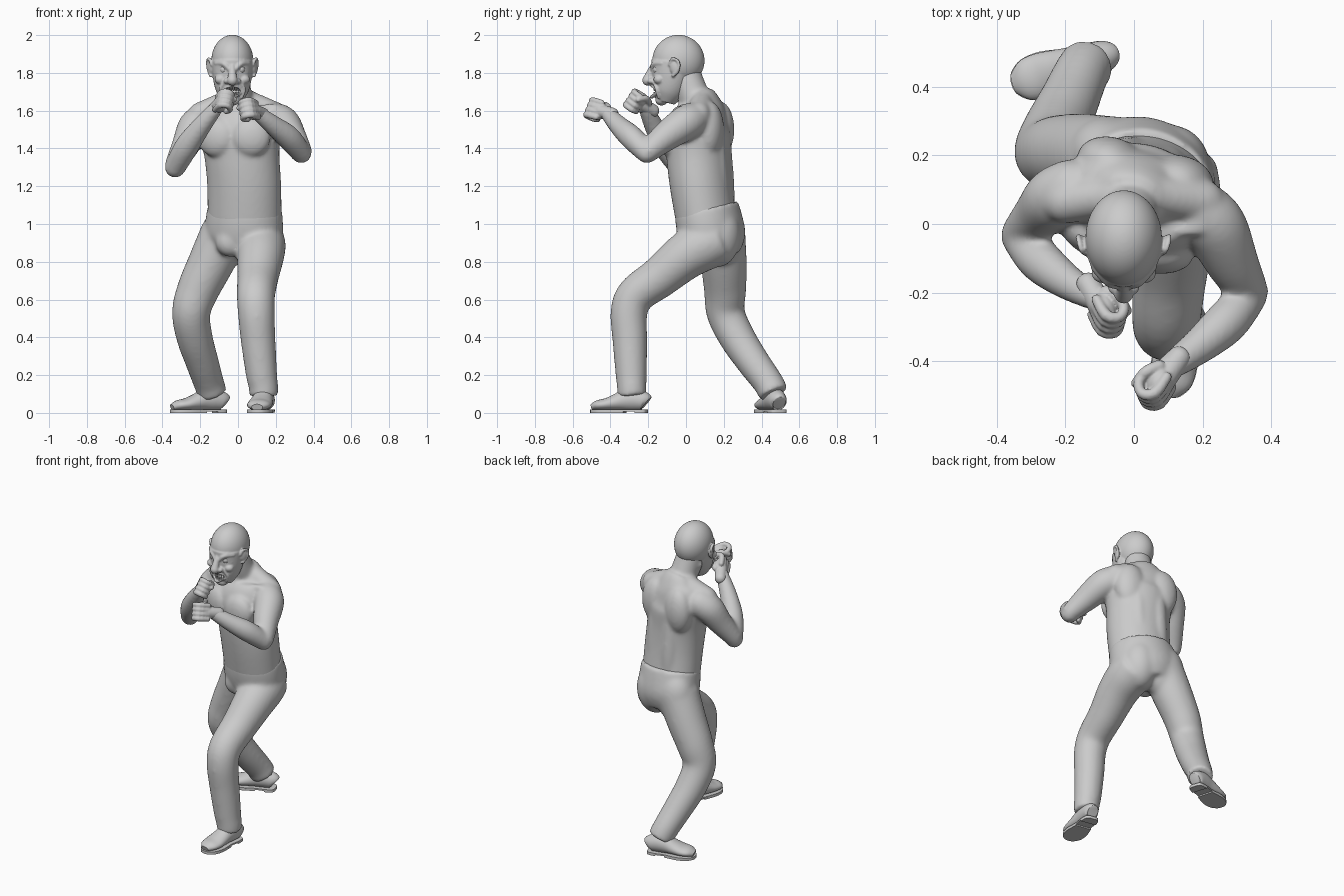
import bpy, bmesh
from math import sin, cos, pi, radians
from mathutils import Vector, Matrix


def spline(pts, n):
    out = []
    for i in range(len(pts) - 1):
        q = [pts[max(0, min(len(pts) - 1, i + k))] for k in (-1, 0, 1, 2)]
        for k in range(n):
            t = k / n
            out.append([b + t / 2 * (c - a + t * (2*a - 5*b + 4*c - d + t * (3*(b - c) + d - a)))
                        for a, b, c, d in zip(*q)])
    return out + [list(pts[-1])]


def tube(bm, pts, side=(0.31, 0.87, -0.4), n=5, seg=24, cap=True):
    """Loft ellipses along points (x, y, z, r) or (x, y, z, half_width, half_depth)."""
    s = spline([p if len(p) == 5 else (*p, p[3]) for p in pts], n)
    P = [Vector(p[:3]) for p in s]
    u, rings = Vector(side), []
    last = len(P) - 1
    for i, p in enumerate(s):
        t = (P[min(i + 1, last)] - P[max(i - 1, 0)]).normalized()
        u = (u - t * u.dot(t)).normalized()
        steps = [(0, 1)]
        r = min(p[3], p[4])
        if cap and i == 0:
            steps = [(-r * cos(a), sin(a)) for a in (0.3, 0.8, 1.2)] + steps
        if cap and i == last:
            steps += [(r * cos(a), sin(a)) for a in (1.2, 0.8, 0.3)]
        for off, k in steps:
            rings.append([bm.verts.new(P[i] + t * off + u * (p[3] * k * cos(2*pi*j/seg))
                          + t.cross(u) * (p[4] * k * sin(2*pi*j/seg))) for j in range(seg)])
    for a, b in zip(rings, rings[1:]):
        for j in range(seg):
            bm.faces.new((a[j - 1], a[j], b[j], b[j - 1]))
    bm.faces.new(rings[0])
    bm.faces.new(rings[-1])


def ball(bm, loc, radii, rz=0, rx=0, seg=32):
    m = (Matrix.Translation(loc) @ Matrix.Rotation(radians(rz), 4, 'Z')
         @ Matrix.Rotation(radians(rx), 4, 'X') @ Matrix.Diagonal((*radii, 1)))
    bmesh.ops.create_uvsphere(bm, u_segments=seg, v_segments=seg // 2, radius=1, matrix=m)


def slab(bm, outline, z0, z1):
    pts = [(w, -u) for u, w in outline] + [(-w, -u) for u, w in reversed(outline)]
    lo, hi = ([bm.verts.new((x, y, z)) for x, y in pts] for z in (z0, z1))
    bm.faces.new(lo)
    bm.faces.new(hi)
    for j in range(len(pts)):
        bm.faces.new((lo[j - 1], lo[j], hi[j], hi[j - 1]))


def finish(name, bm, voxel=0, smooth=4):
    bmesh.ops.recalc_face_normals(bm, faces=bm.faces)
    me = bpy.data.meshes.new(name)
    bm.to_mesh(me)
    bm.free()
    ob = bpy.data.objects.new(name, me)
    bpy.context.collection.objects.link(ob)
    bpy.ops.object.select_all(action='DESELECT')
    ob.select_set(True)
    bpy.context.view_layer.objects.active = ob
    bpy.ops.object.shade_smooth_by_angle(angle=radians(40))
    if voxel:
        m = ob.modifiers.new("fuse", 'REMESH')
        m.mode, m.voxel_size, m.use_smooth_shade = 'VOXEL', voxel, True
        m = ob.modifiers.new("soften", 'SMOOTH')
        m.factor, m.iterations = 0.5, smooth
    return ob


TW = radians(-15)                       # twist of the trunk
side = (cos(TW), sin(TW), 0)


def trunk(x, y, z):                     # offset from trunk axis, turned with the twist
    return (0.01 + x*cos(TW) - y*sin(TW), 0.065 + x*sin(TW) + y*cos(TW), z)


# bare torso with neck and arms
bm = bmesh.new()
tube(bm, [(.035, .108, 1.02, .198, .158), (.033, .08, 1.2, .198, .162), (.022, .066, 1.35, .2, .166),
          (.01, .064, 1.5, .215, .168), (.0, .085, 1.6, .19, .125), (0, .085, 1.65, .13, .09),
          (-.005, .07, 1.69, .09, .07)], side, cap=False, seg=40)
tube(bm, [(0, .08, 1.6, .09), (-.012, .035, 1.69, .085), (-.03, -.005, 1.8, .082)])
for s in (-1, 1):
    ball(bm, trunk(s*.098, -.135, 1.46), (.103, .055, .105), -15 + s*12)         # chest
    ball(bm, trunk(s*.105, .09, 1.5), (.1, .075, .15), -15)                      # shoulder blade
    tube(bm, [(*trunk(s*.06, .1, 1.45), .06), (*trunk(s*.06, .115, 1.2), .065),
              (*trunk(s*.06, .12, 1.04), .06)])                                  # lower back
    tube(bm, [(*trunk(s*.02, -.1, 1.6), .014), (*trunk(s*.19, -.03, 1.62), .02)])  # collar bone
    tube(bm, [(*trunk(s*.015, -.1, 1.6), .014), (-.03 + s*.075, .0, 1.75, .018)])  # neck cord
    tube(bm, [(s*.05, .085, 1.65, .06), (s*.2, .065, 1.58, .065)])               # shoulder slope
# arm paths: upper arm then forearm
arms = {
    "left": ([(.19, .04, 1.555, .09), (.238, -.01, 1.53, .092), (.285, -.11, 1.46, .078), (.333, -.195, 1.387, .059)],
             [(.335, -.207, 1.375, .055), (.27, -.285, 1.455, .064), (.19, -.355, 1.52, .053), (.1, -.42, 1.59, .038)]),
    "right": ([(-.18, .1, 1.55, .09), (-.23, .075, 1.512, .09), (-.275, .03, 1.42, .075), (-.328, -.025, 1.32, .058)],
              [(-.333, -.035, 1.3, .056), (-.275, -.105, 1.405, .064), (-.2, -.165, 1.51, .053), (-.115, -.215, 1.615, .038)]),
}
for upper, fore in arms.values():
    tube(bm, upper)
    tube(bm, fore)
finish("torso_and_arms", bm, .01, 12)

# clenched fists: local x = forward, y = palm side, z = thumb side
for name, fwd, palm, wrist in (("left", (-.55, -.75, .2), (-1, .3, -.3), (.105, -.425, 1.59)),
                               ("right", (.42, -.7, .38), (.6, .6, -.5), (-.113, -.21, 1.618))):
    bm = bmesh.new()
    tube(bm, [(-.04, 0, 0, .032), (.03, 0, 0, .034)])
    ball(bm, (.045, 0, 0), (.047, .033, .047))
    for i in range(4):
        k = (i - 1.5) * .025
        tube(bm, [(.03, -.018, k, .014), (.085, -.018, k, .016), (.103, .012, k, .014),
                  (.08, .038, k, .014), (.05, .032, k, .012)], seg=12, n=3)
    tube(bm, [(.015, .02, .03, .018), (.05, .036, .042, .016), (.085, .048, .022, .013)], seg=12)
    f = Vector(fwd).normalized()
    p = Vector(palm)
    p = (p - f * p.dot(f)).normalized()
    k = f.cross(p)
    if k.z < 0:
        k = -k
    m = Matrix((f, p, k)).transposed().to_4x4() @ Matrix.Scale(1.1, 4)
    m.translation = wrist
    bm.transform(m)
    finish(name + "_fist", bm, .005, 2)

# trousers: pelvis and two legs
bm = bmesh.new()
tube(bm, [(.035, .108, 1.09, .2, .167), (.033, .125, 1.0, .21, .174), (.027, .145, .92, .205, .168),
          (.015, .155, .84, .16, .13)], (cos(-.35), sin(-.35), 0), cap=False, seg=40)
ball(bm, (-.04, .045, .905), (.08, .065, .08))
ball(bm, (-.055, .195, .94), (.14, .117, .17), -20)
ball(bm, (.1, .165, .94), (.12, .125, .17), -20)
tube(bm, [(.11, .17, .92, .13), (.118, .09, .885, .135), (.118, -.01, .825, .125), (.105, -.14, .718, .11),
          (.095, -.265, .625, .102), (.097, -.302, .53, .098), (.107, -.297, .38, .092), (.125, -.29, .2, .083),
          (.135, -.288, .14, .078), (.137, -.285, .09, .078)], cap=False)
tube(bm, [(-.07, .185, .95, .13), (-.145, .2, .79, .122), (-.212, .207, .65, .112), (-.248, .21, .53, .102),
          (-.23, .27, .4, .096), (-.19, .355, .27, .088), (-.155, .435, .16, .081), (-.135, .465, .1, .08)], cap=False)
finish("trousers", bm, .01, 20)

# shoes: upper, sole and heel, toe along local -y
edge = [(0, .02), (.012, .042), (.06, .052), (.12, .053), (.2, .068), (.26, .061), (.295, .035), (.305, .01)]
for name, heel, turn in (("left", (.153, -.205), -10), ("right", (-.065, .495), -73)):
    bm = bmesh.new()
    tube(bm, [(0, -u, .012 + h/2, w, h/2) for u, w, h in
              ((.004, .034, .08), (.02, .046, .1), (.07, .053, .118), (.12, .056, .112), (.17, .062, .087),
               (.22, .066, .066), (.265, .058, .055), (.297, .03, .035))], (1, 0, 0), cap=False)
    slab(bm, spline(edge, 4), .008, .018)
    slab(bm, spline(edge[:3], 4), 0, .012)
    slab(bm, spline(edge[3:], 4), 0, .012)
    bm.transform(Matrix.Translation((*heel, 0)) @ Matrix.Rotation(radians(turn), 4, 'Z'))
    finish(name + "_shoe", bm)

# head: skull, jaw and snarling face
CX = -.03
bm = bmesh.new()
ball(bm, (CX, -.04, 1.865), (.111, .138, .136), seg=96)
tube(bm, [(CX, -.07, 1.86, .108, .114), (CX, -.078, 1.77, .102, .104), (CX, -.095, 1.7, .084, .087),
          (CX, -.11, 1.645, .05, .05)], (1, 0, 0), cap=False, seg=64, n=8)
ball(bm, (CX, -.13, 1.655), (.042, .032, .028))
tube(bm, [(CX, -.172, 1.84, .015), (CX, -.192, 1.795, .021), (CX, -.204, 1.76, .028)])
for s in (-1, 1):
    ball(bm, (CX + s*.028, -.183, 1.757), (.018, .022, .016))                    # nostril
    tube(bm, [(CX + s*.012, -.18, 1.815, .012), (CX + s*.045, -.168, 1.848, .014),
              (CX + s*.085, -.128, 1.85, .011)])                                 # brow
    tube(bm, [(CX + s*.03, -.17, 1.795, .007), (CX + s*.055, -.155, 1.788, .01),
              (CX + s*.08, -.135, 1.805, .007)])                                 # eye bag
    ball(bm, (CX + s*.062, -.142, 1.765), (.032, .03, .026))                     # cheek
    tube(bm, [(CX + s*.035, -.175, 1.76, .008), (CX + s*.062, -.155, 1.715, .01),
              (CX + s*.05, -.145, 1.67, .008)])                                  # cheek fold
    ball(bm, (CX + s*.115, -.06, 1.83), (.014, .028, .043), s*-22, 10)           # ear
    tube(bm, [(CX + s*.11, -.088, 1.842, .007), (CX + s*.123, -.075, 1.874, .008),
              (CX + s*.132, -.042, 1.862, .008), (CX + s*.129, -.04, 1.822, .008),
              (CX + s*.115, -.068, 1.785, .009)], seg=12)                        # ear rim
for z, r in ((1.735, .008), (1.672, .01)):                                       # lips
    tube(bm, [(CX - .05, -.152, 1.7, .007), (CX, -.182, z, r), (CX + .05, -.152, 1.7, .007)])
for z in (1.875, 1.9):                                                           # forehead creases
    tube(bm, [(CX - .06, -.145, z + .004, .004), (CX, -.171 + (z - 1.875) * .3, z, .006),
              (CX + .06, -.145, z + .004, .004)])
head = finish("head", bm, .005, 4)

# mouth opening
bm = bmesh.new()
ball(bm, (CX, -.175, 1.703), (.044, .04, .022))
cutter = finish("mouth_cutter", bm)
cutter.hide_render = True
cutter.hide_set(True)
m = head.modifiers.new("mouth", 'BOOLEAN')
m.operation, m.object = 'DIFFERENCE', cutter

# teeth and eyes
bm = bmesh.new()
for row, z in ((1, 1.716), (-1, 1.688)):
    for i in range(6):
        x = (i - 2.5) * .0125
        mat = Matrix.Translation((CX + x, -.168 + x*x*14, z))
        bmesh.ops.create_cone(bm, cap_ends=True, segments=8, matrix=mat, depth=.024,
                              radius1=.003 if row > 0 else .0065, radius2=.0065 if row > 0 else .003)
finish("teeth", bm)
bm = bmesh.new()
for s in (-1, 1):
    ball(bm, (CX + s*.045, -.153, 1.818), (.022, .022, .022))
finish("eyes", bm)
